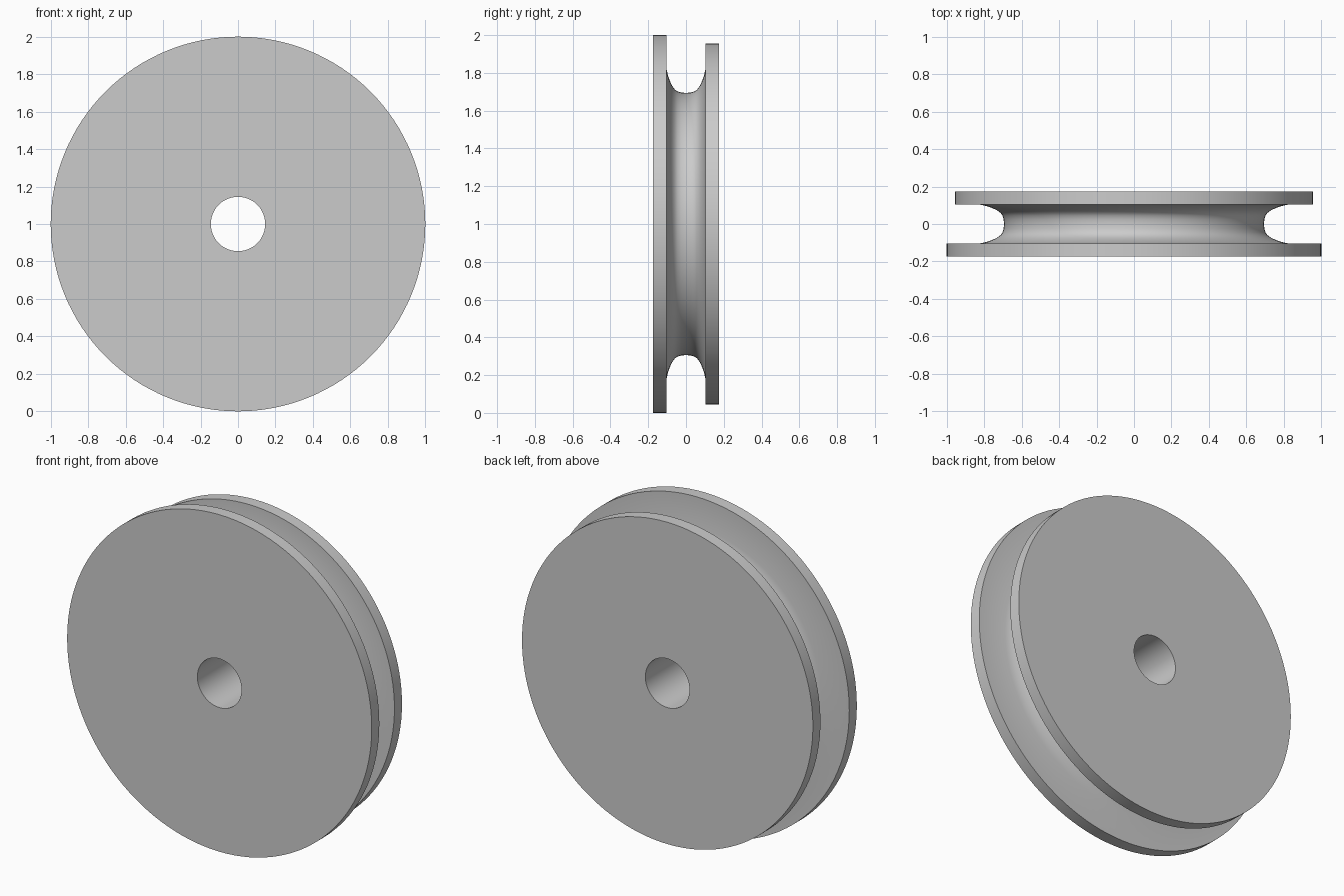
import bpy, bmesh, math
from mathutils import Vector

if "Cube" in bpy.data.objects:
    bpy.data.objects.remove(bpy.data.objects["Cube"])

SEGMENTS = 128
CENTRE = Vector((0, 0, 1))
BORE, FRONT_R, BACK_R = 0.145, 1.0, 0.955   # radii
OUTER_Y, INNER_Y = 0.174, 0.103             # flange faces along the axle

grey = bpy.data.materials.new("plain grey")
grey.diffuse_color = (0.6, 0.6, 0.6, 1)
grey.use_nodes = True
grey.node_tree.nodes["Principled BSDF"].inputs["Base Color"].default_value = grey.diffuse_color

# Half of the rounded rope groove, from flange to middle: (axial distance, radius)
half_groove = [(INNER_Y, 0.82), (0.095, 0.785), (0.085, 0.757), (0.074, 0.733),
               (0.06, 0.713), (0.045, 0.702), (0.025, 0.696), (0, 0.694)]
groove = [(-y, r) for y, r in half_groove] + half_groove[-2::-1]

# Closed cross-section: front flange, groove, back flange, bore
profile = ([(-OUTER_Y, BORE), (-OUTER_Y, FRONT_R), (-INNER_Y, FRONT_R)]
           + groove
           + [(INNER_Y, BACK_R), (OUTER_Y, BACK_R), (OUTER_Y, BORE)])

# Revolve the cross-section around the axle
bm = bmesh.new()
verts = [bm.verts.new((r, y, 1)) for y, r in profile]
edges = [bm.edges.new((v, verts[(i + 1) % len(verts)])) for i, v in enumerate(verts)]
bmesh.ops.spin(bm, geom=verts + edges, cent=CENTRE, axis=(0, 1, 0),
               angle=math.tau, steps=SEGMENTS, use_merge=True)
bmesh.ops.remove_doubles(bm, verts=bm.verts, dist=1e-5)
bmesh.ops.recalc_face_normals(bm, faces=bm.faces)

mesh = bpy.data.meshes.new("pulley_wheel")
bm.to_mesh(mesh)
bm.free()
mesh.materials.append(grey)
wheel = bpy.data.objects.new("pulley_wheel", mesh)
bpy.context.collection.objects.link(wheel)

# Smooth round surfaces with crisp flange edges
bpy.context.view_layer.objects.active = wheel
wheel.select_set(True)
bpy.ops.object.shade_smooth_by_angle(angle=math.radians(30))
